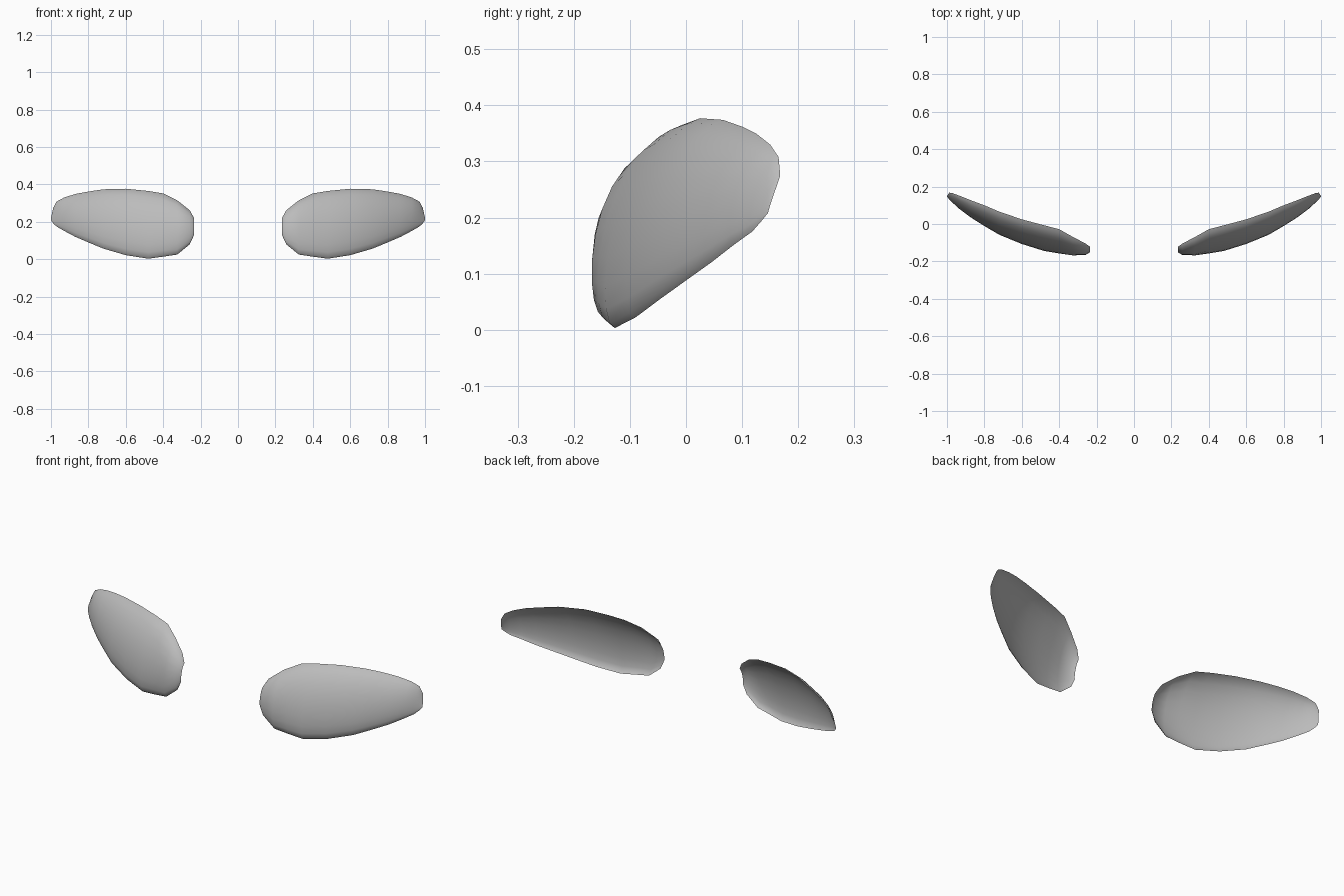
import bpy, bmesh, math

grey = bpy.data.materials.new("light_grey")
grey.diffuse_color = (0.5, 0.5, 0.5, 1)

# Lens sections: x, lower rim z, y, upper rim z, y, bulge
SECTIONS = [
    (0.235, 0.130, -0.150, 0.220, -0.122, 0.010),
    (0.258, 0.080, -0.150, 0.262, -0.105, 0.035),
    (0.325, 0.025, -0.149, 0.315, -0.070, 0.052),
    (0.400, 0.014, -0.140, 0.352, -0.028, 0.060),
    (0.480, 0.003, -0.127, 0.365, -0.007, 0.062),
    (0.600, 0.022, -0.090, 0.377, 0.025, 0.060),
    (0.720, 0.057, -0.043, 0.374, 0.066, 0.055),
    (0.800, 0.090, 0.003, 0.362, 0.100, 0.050),
    (0.870, 0.120, 0.045, 0.349, 0.126, 0.042),
    (0.930, 0.152, 0.086, 0.330, 0.150, 0.032),
    (0.970, 0.175, 0.118, 0.308, 0.165, 0.020),
    (0.988, 0.192, 0.133, 0.275, 0.168, 0.010),
    (1.000, 0.208, 0.146, 0.222, 0.150, 0.000),
]
ROWS = 10


def lens(name, side):
    """Open curved shell, bulging forward between its lower and upper rims."""
    bm = bmesh.new()
    grid = []
    for x, zb, yb, zt, yt, bulge in SECTIONS:
        column = []
        for i in range(ROWS + 1):
            t = -math.cos(math.pi * i / ROWS)
            f = (t + 1) / 2
            sag = bulge * max(0, 1 - t * t) ** 0.6 * (1 + 0.22 * t)
            column.append(bm.verts.new((side * x, yb + (yt - yb) * f - sag,
                                        zb + (zt - zb) * f)))
        grid.append(column)
    for a, b in zip(grid, grid[1:]):
        for i in range(ROWS):
            quad = [a[i], b[i], b[i + 1], a[i + 1]]
            bm.faces.new(quad if side > 0 else quad[::-1]).smooth = True
    mesh = bpy.data.meshes.new(name)
    bm.to_mesh(mesh)
    bm.free()
    mesh.materials.append(grey)
    bpy.context.collection.objects.link(bpy.data.objects.new(name, mesh))


lens("right_lens", 1)
lens("left_lens", -1)
